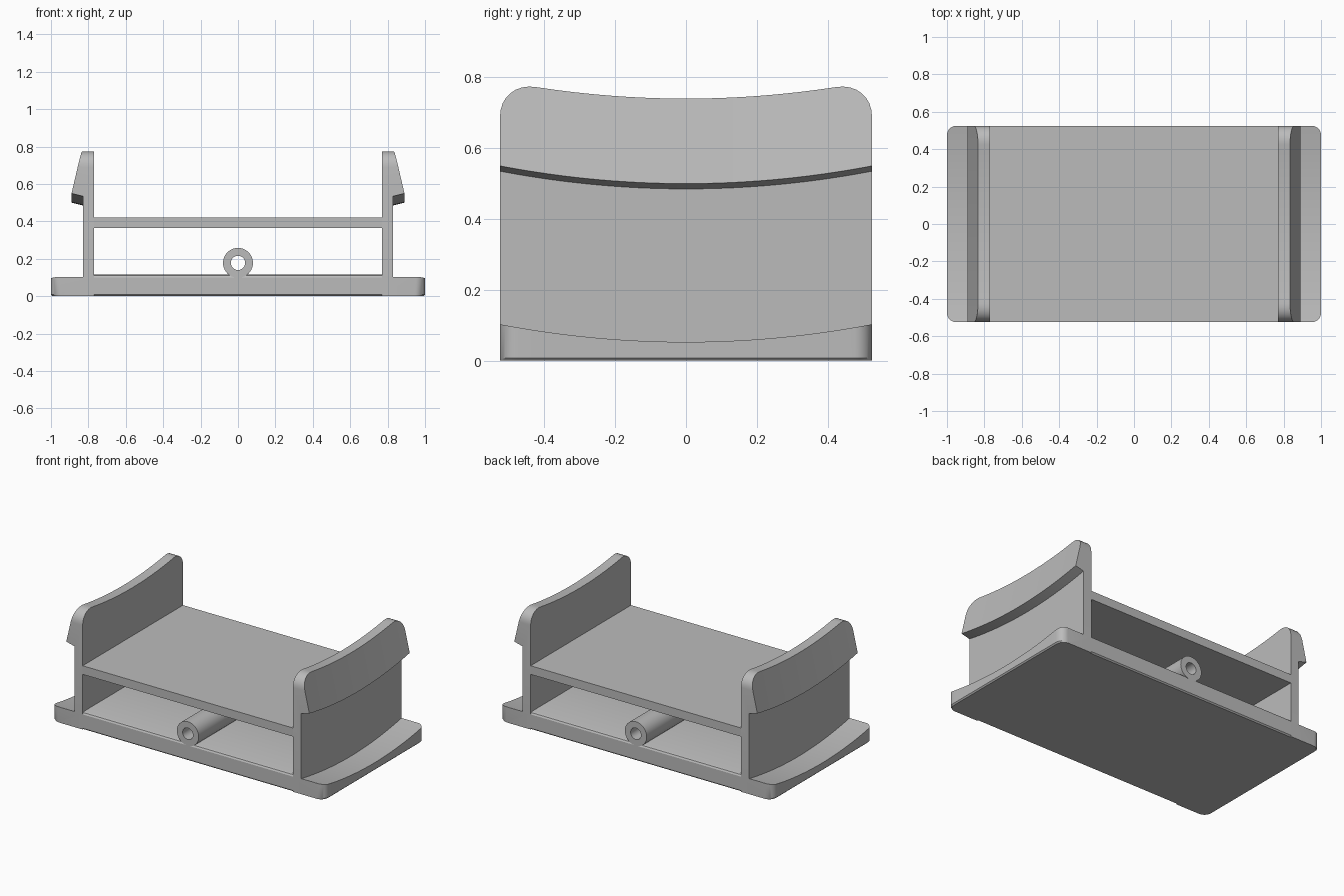
import bpy, bmesh, math

old = bpy.data.objects.get("Cube")
if old:
    bpy.data.objects.remove(old, do_unlink=True)

HALF_Y = 0.525        # half depth
WALL_IN, WALL_OUT = 0.77, 0.83
HOOK_X = 0.89

grey = bpy.data.materials.new("plain grey")
grey.use_nodes = True
colour = (0.5, 0.5, 0.5, 1)
grey.diffuse_color = colour
grey.node_tree.nodes["Principled BSDF"].inputs["Base Color"].default_value = colour


def loft(name, sections, closed=False, angle=30):
    """Skin equal-sized point loops; cap the ends unless the loops close up."""
    bm = bmesh.new()
    loops = [[bm.verts.new(p) for p in s] for s in sections]
    count = len(loops[0])
    pairs = list(zip(loops, loops[1:]))
    if closed:
        pairs.append((loops[-1], loops[0]))
    else:
        bm.faces.new(loops[0])
        bm.faces.new(loops[-1])
    for a, b in pairs:
        for i in range(count):
            j = (i + 1) % count
            bm.faces.new((a[i], a[j], b[j], b[i]))
    bmesh.ops.recalc_face_normals(bm, faces=bm.faces)
    mesh = bpy.data.meshes.new(name)
    bm.to_mesh(mesh)
    bm.free()
    mesh.materials.append(grey)
    obj = bpy.data.objects.new(name, mesh)
    bpy.context.collection.objects.link(obj)
    bpy.ops.object.select_all(action='DESELECT')
    obj.select_set(True)
    bpy.context.view_layer.objects.active = obj
    bpy.ops.object.shade_smooth_by_angle(angle=math.radians(angle))
    return obj


def sag(y):
    """Rise of the shared saddle curve away from the middle."""
    return 0.05 * (y / HALF_Y) ** 2


def corner_drop(y, radius):
    """How far a rounded corner has cut in at this depth."""
    d = max(0, abs(y) - (HALF_Y - radius))
    return radius - math.sqrt(max(0, radius * radius - d * d))


def stations(radius, corner=8, middle=24):
    """Depth positions, closer together in the rounded corners."""
    flat = HALF_Y - radius
    ends = [flat + radius * math.sin(math.pi / 2 * i / corner) for i in range(1, corner + 1)]
    mid = [-flat + 2 * flat * i / middle for i in range(middle + 1)]
    return [-y for y in reversed(ends)] + mid + ends


def ledge_section(side, y):
    x = 1 - corner_drop(y, 0.05)
    top = 0.053 + sag(y)
    pts = [(WALL_IN, 0), (x - 0.008, 0), (x, 0.008), (x, top), (WALL_IN, top)]
    return [(side * px, y, z) for px, z in pts]


def wall_section(side, y):
    s = sag(y)
    full_top, hook_z = 0.74 + s, 0.50 + s
    top = full_top - corner_drop(y, 0.1)
    # the sloping outer face meets the trimmed top further out
    t = (full_top - top) / (full_top - hook_z)
    x_top = WALL_OUT + 0.004 + t * (HOOK_X - WALL_OUT - 0.004)
    pts = [(WALL_IN, 0.05 + s), (WALL_OUT, 0.05 + s), (WALL_OUT, 0.485 + s),
           (HOOK_X, hook_z), (x_top, top), (WALL_IN, top)]
    return [(side * px, y, z) for px, z in pts]


# Side ledges and hooked walls
for side, label in ((1, "left"), (-1, "right")):
    loft(label + "_base_ledge", [ledge_section(side, y) for y in stations(0.05)])
    loft(label + "_hooked_wall", [wall_section(side, y) for y in stations(0.1)], angle=20)

# Base floor with softened front and back edges
half_profile = [(HALF_Y - 0.008, 0), (HALF_Y, 0.008), (HALF_Y, 0.1),
                (HALF_Y - 0.006, 0.11), (HALF_Y - 0.02, 0.115)]
floor = half_profile + [(-y, z) for y, z in reversed(half_profile)]
loft("base_floor", [[(x, y, z) for y, z in floor] for x in (-WALL_IN, WALL_IN)])

# Deck between the walls
deck = [(-HALF_Y, 0.365), (HALF_Y, 0.365), (HALF_Y, 0.422), (-HALF_Y, 0.422)]
loft("deck", [[(x, y, z) for y, z in deck] for x in (-WALL_IN, WALL_IN)])

# Hollow tube running front to back
SIDES = 40


def ring(radius, y):
    angles = [2 * math.pi * i / SIDES for i in range(SIDES)]
    return [(radius * math.cos(a), y, 0.178 + radius * math.sin(a)) for a in angles]


loft("tube", [ring(0.08, -HALF_Y), ring(0.08, HALF_Y),
              ring(0.038, HALF_Y), ring(0.038, -HALF_Y)], closed=True)
